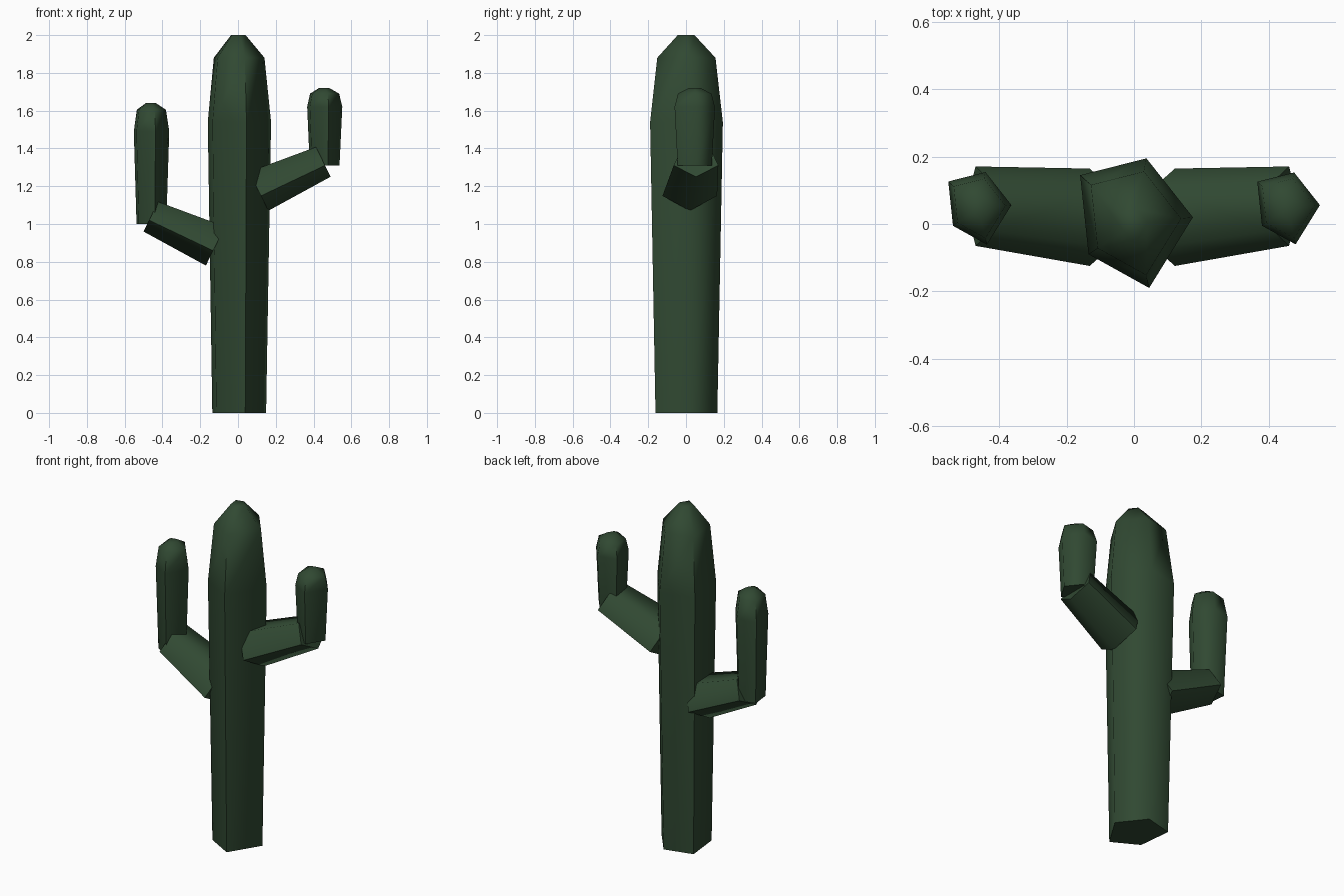
import bpy, bmesh, math
from mathutils import Vector

cube = bpy.data.objects.get("Cube")
if cube:
    bpy.data.objects.remove(cube, do_unlink=True)

green = bpy.data.materials.new("cactus green")
green.use_nodes = True
colour = (0.030, 0.066, 0.032, 1)
green.diffuse_color = colour
green.node_tree.nodes["Principled BSDF"].inputs["Base Color"].default_value = colour

# Uneven five-sided cross-section shared by the trunk and both uprights
SECTION = [(0.175, 0.02), (0.037, 0.195), (-0.16, 0.145), (-0.135, -0.09), (0.045, -0.19)]


def loft(name, rings):
    """Skin a list of equal rings and close both ends."""
    bm = bmesh.new()
    loops = [[bm.verts.new(p) for p in ring] for ring in rings]
    for a, b in zip(loops, loops[1:]):
        for i in range(len(a)):
            j = (i + 1) % len(a)
            bm.faces.new((a[i], a[j], b[j], b[i]))
    bm.faces.new(loops[0][::-1])
    bm.faces.new(loops[-1])
    bmesh.ops.recalc_face_normals(bm, faces=bm.faces)
    mesh = bpy.data.meshes.new(name)
    bm.to_mesh(mesh)
    bm.free()
    mesh.materials.append(green)
    obj = bpy.data.objects.new(name, mesh)
    bpy.context.collection.objects.link(obj)
    bpy.ops.object.select_all(action='DESELECT')
    obj.select_set(True)
    bpy.context.view_layer.objects.active = obj
    bpy.ops.object.shade_smooth_by_angle(angle=math.radians(78))
    return obj


def column(name, x, y, profile):
    """Upright stem from (height, scale) pairs."""
    loft(name, [[(x + px * s, y + py * s, z) for px, py in SECTION] for z, s in profile])


def arm_ring(x, y, z, width, height, slope):
    """Pentagon square to the arm, its lowest corner at x, z."""
    up = Vector((-math.sin(slope), 0, math.cos(slope)))
    ring = []
    for i in range(5):
        a = math.radians(72 * i - 90)
        ring.append(Vector((x, y + width * math.cos(a), z)) + up * height * (1 + math.sin(a)))
    return ring


def arm(name, side, shift, drop):
    """Sloping branch, mirrored by side."""
    slope = math.radians(26)
    rings = [arm_ring(0.16, 0.02, 1.07, 0.152, 0.127, slope),
             arm_ring(0.49, 0.053, 1.25, 0.124, 0.097, slope)]
    loft(name, [[(side * p.x + shift, p.y, p.z - drop) for p in r] for r in rings])


# Trunk
column("trunk", 0, 0, [(0, 0.85), (1.54, 1), (1.88, 0.8), (2, 0.23)])

# Branches
arm("left_arm", 1, 0, 0)
arm("right_arm", -1, -0.01, 0.29)

# Upright ends of the branches
column("left_upright", 0.455, 0.045, [(1.31, 0.47), (1.62, 0.555), (1.69, 0.46), (1.72, 0.16)])
column("right_upright", -0.462, 0.045, [(1.0, 0.47), (1.49, 0.56), (1.605, 0.46), (1.64, 0.16)])
